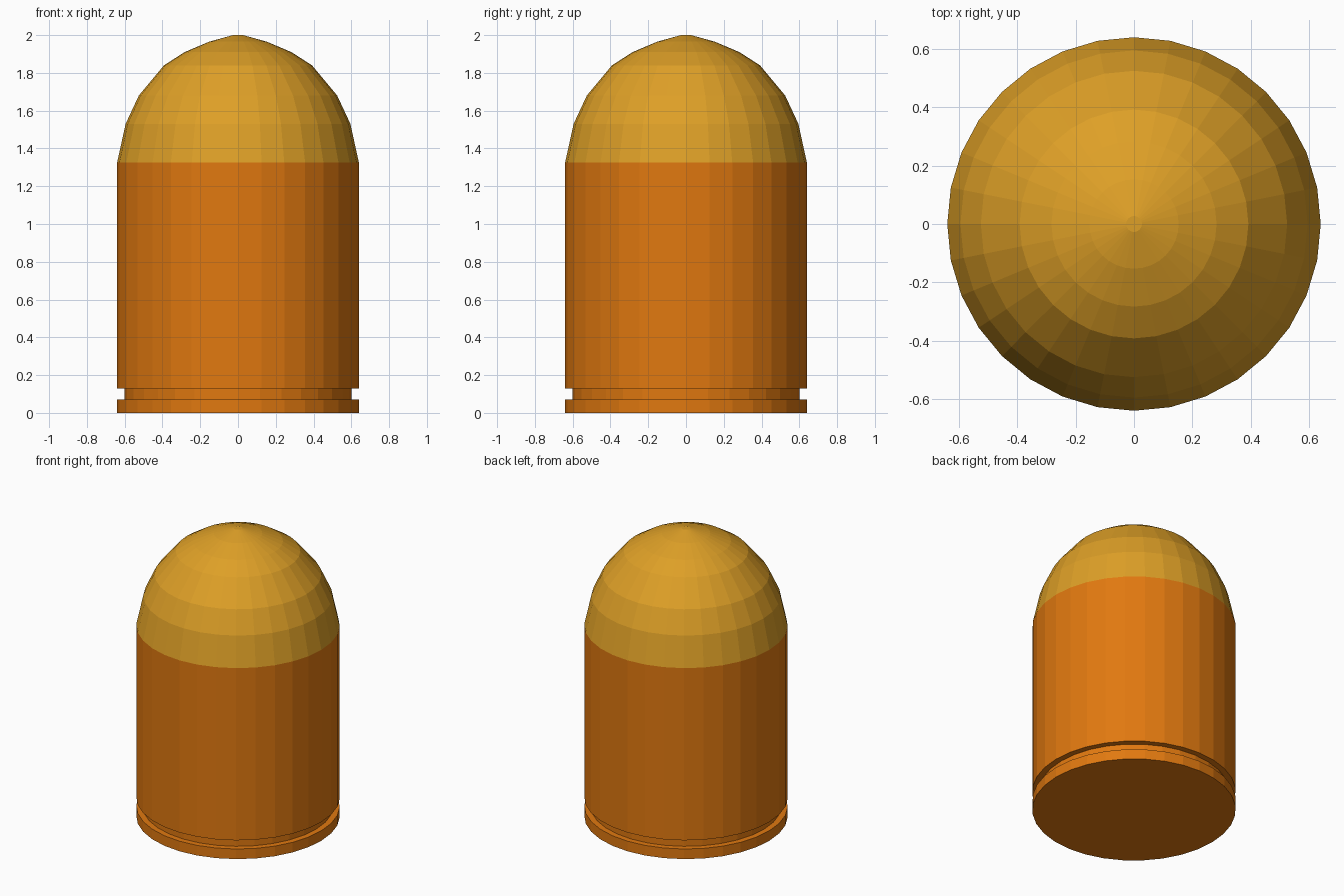
import bpy
import math

if "Cube" in bpy.data.objects:
    bpy.data.objects.remove(bpy.data.objects["Cube"])

SIDES = 32


def material(name, color):
    mat = bpy.data.materials.new(name)
    mat.diffuse_color = (*color, 1)
    mat.use_nodes = True
    mat.node_tree.nodes["Principled BSDF"].inputs["Base Color"].default_value = mat.diffuse_color
    return mat


def lathe(name, profile, mat, cap_bottom=False, cap_top=False):
    """Revolve (radius, z) points, listed bottom to top, around the z axis."""
    verts = [(r * math.cos(2 * math.pi * i / SIDES), r * math.sin(2 * math.pi * i / SIDES), z)
             for r, z in profile for i in range(SIDES)]
    faces = []
    for row in range(len(profile) - 1):
        a, b = row * SIDES, (row + 1) * SIDES
        for i in range(SIDES):
            j = (i + 1) % SIDES
            faces.append((a + i, a + j, b + j, b + i))
    if cap_bottom:
        faces.append(tuple(reversed(range(SIDES))))
    if cap_top:
        faces.append(tuple(range(len(verts) - SIDES, len(verts))))
    mesh = bpy.data.meshes.new(name)
    mesh.from_pydata(verts, [], faces)
    mesh.materials.append(mat)
    obj = bpy.data.objects.new(name, mesh)
    bpy.context.collection.objects.link(obj)
    return obj


orange = material("copper orange", (0.75, 0.19, 0.005))
gold = material("brass gold", (0.73, 0.35, 0.02))

# Cylindrical casing with the rim and groove at its foot
lathe("casing", [(0.64, 0), (0.64, 0.07), (0.6, 0.07), (0.6, 0.13),
                 (0.64, 0.13), (0.64, 1.325)], orange, cap_bottom=True)

# Domed tip with a small flat top
lathe("rounded_tip", [(0.64, 1.325), (0.595, 1.53), (0.525, 1.68), (0.392, 1.84),
                      (0.283, 1.91), (0.153, 1.965), (0.027, 2.0)], gold, cap_top=True)
